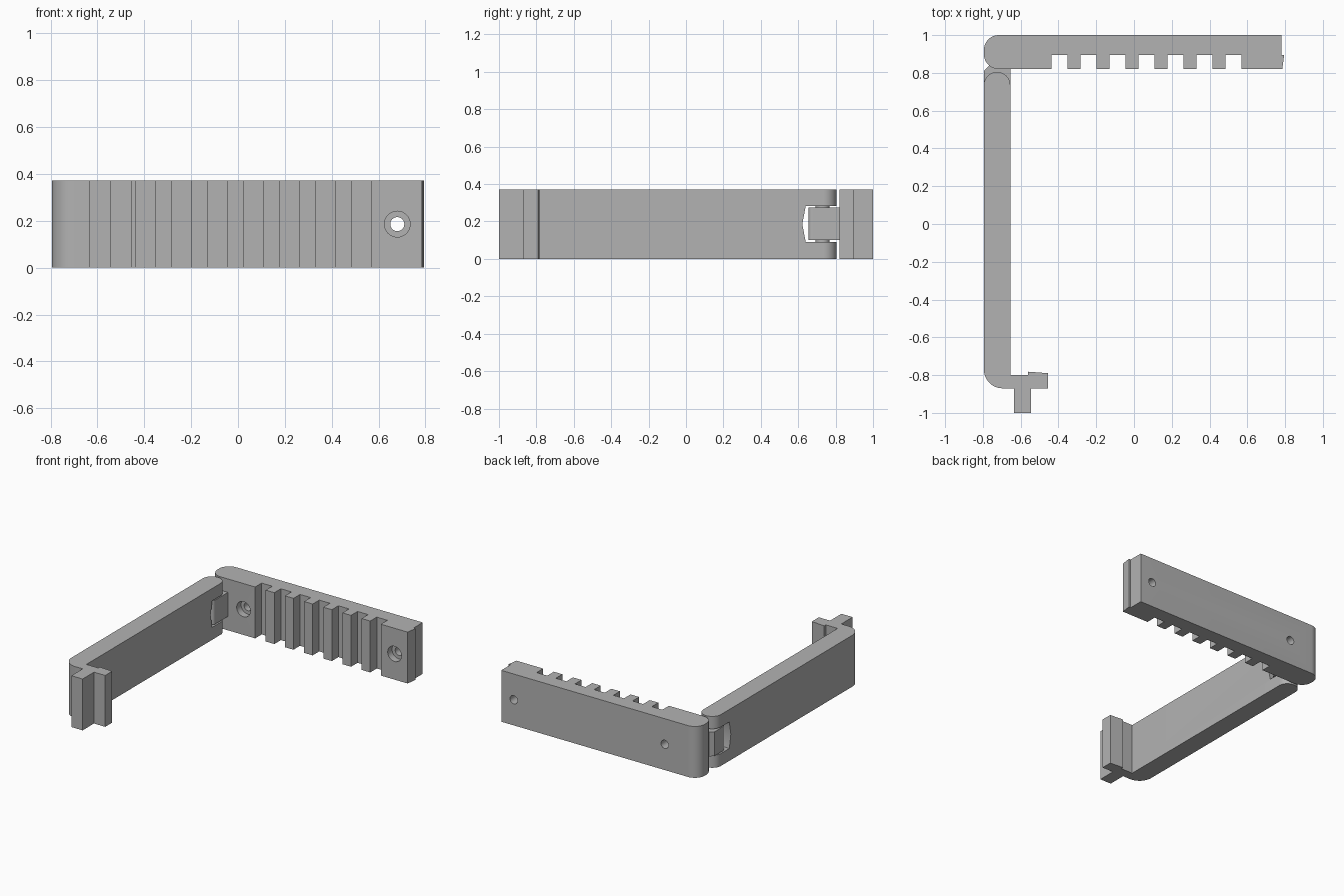
import bpy, bmesh, math
from mathutils import Matrix

cube = bpy.data.objects.get("Cube")
if cube:
    bpy.data.objects.remove(cube, do_unlink=True)

GREY = (0.45, 0.45, 0.45, 1)
mat = bpy.data.materials.new("plain grey")
mat.use_nodes = True
mat.diffuse_color = GREY
mat.node_tree.nodes["Principled BSDF"].inputs["Base Color"].default_value = GREY

HEIGHT = 0.372
MID = HEIGHT / 2
LEFT, INNER = -0.795, -0.655       # side faces of the arm
PIN_X, PIN_Y = (LEFT + INNER) / 2, 0.73


def finish(bm, name):
    bmesh.ops.recalc_face_normals(bm, faces=bm.faces)
    mesh = bpy.data.meshes.new(name)
    bm.to_mesh(mesh)
    bm.free()
    mesh.materials.append(mat)
    obj = bpy.data.objects.new(name, mesh)
    bpy.context.collection.objects.link(obj)
    return obj


def arc(cx, cy, r, start, end, steps=12):
    angles = [math.radians(start + (end - start) * i / steps) for i in range(steps + 1)]
    return [(cx + r * math.cos(a), cy + r * math.sin(a)) for a in angles]


def extrude(name, outline, z0, z1):
    """Upright prism from a plan outline."""
    bm = bmesh.new()
    face = bm.faces.new([bm.verts.new((x, y, z0)) for x, y in outline])
    new = bmesh.ops.extrude_face_region(bm, geom=[face])["geom"]
    verts = [v for v in new if isinstance(v, bmesh.types.BMVert)]
    bmesh.ops.translate(bm, verts=verts, vec=(0, 0, z1 - z0))
    return finish(bm, name)


def cylinder(name, r, length, matrix):
    bm = bmesh.new()
    bmesh.ops.create_cone(bm, cap_ends=True, segments=32, radius1=r, radius2=r,
                          depth=length, matrix=matrix)
    return finish(bm, name)


def cut(obj, cutter):
    cutter.hide_render = True
    mod = obj.modifiers.new("cut", "BOOLEAN")
    mod.operation, mod.solver, mod.object = "DIFFERENCE", "EXACT", cutter
    bpy.context.view_layer.objects.active = obj
    bpy.ops.object.modifier_apply(modifier=mod.name)
    bpy.data.objects.remove(cutter, do_unlink=True)


# Back bar: rounded hinge end, catch at the free end, row of notches
FRONT, STEP, BACK, R = 0.82, 0.895, 1.0, 0.08
bar_outline = arc(LEFT + R, BACK - R, R, 90, 180) + arc(LEFT + R, FRONT + R, R, 180, 270)
for i in range(7):
    x = -0.437 + i * 0.1537
    bar_outline += [(x, FRONT), (x, STEP), (x + 0.085, STEP), (x + 0.085, FRONT)]
bar_outline += [(0.785, FRONT), (0.795, STEP), (0.78, STEP), (0.78, BACK)]
bar = extrude("toothed_bar", bar_outline, 0, HEIGHT)

# Counterbored screw holes
for x in (-0.53, 0.68):
    for r, y, length in ((0.03, 0.91, 0.4), (0.055, FRONT, 0.1)):
        place = Matrix.Translation((x, y, MID)) @ Matrix.Rotation(math.pi / 2, 4, "X")
        cut(bar, cylinder("screw_hole_cutter", r, length, place))

# Swinging arm: round hinge end, curved corner, hooked foot with a rib
half = (INNER - LEFT) / 2
arm_outline = arc(PIN_X, 0.805 - half, half, 0, 180, 24)
arm_outline += arc(LEFT + 0.1, -0.77, 0.1, 180, 270)
arm_outline += [(-0.635, -0.87), (-0.635, -1), (-0.545, -1), (-0.545, -0.87),
                (-0.455, -0.87), (-0.455, -0.79), (-0.56, -0.782), (-0.56, -0.8),
                (INNER, -0.8)]
arm = extrude("clamp_arm", arm_outline, 0, HEIGHT)

# Slot in the arm for the hinge tongue, with a shallow V end
bm = bmesh.new()
slot = [(0.9, 0.09), (0.9, 0.282), (0.64, 0.282), (0.622, MID), (0.64, 0.09)]
face = bm.faces.new([bm.verts.new((-0.9, y, z)) for y, z in slot])
new = bmesh.ops.extrude_face_region(bm, geom=[face])["geom"]
bmesh.ops.translate(bm, verts=[v for v in new if isinstance(v, bmesh.types.BMVert)],
                    vec=(0.4, 0, 0))
cut(arm, finish(bm, "slot_cutter"))

# Hinge tongue and pin
r, small = 0.07, 0.02
tongue_outline = [(INNER, FRONT + 0.02), (LEFT + 0.03, FRONT + 0.02), (LEFT, FRONT - 0.01)]
tongue_outline += arc(LEFT + r, 0.655 + r, r, 180, 270)
tongue_outline += arc(INNER - small, 0.655 + small, small, 270, 360, 6)
tongue = extrude("hinge_tongue", tongue_outline, 0.1, 0.275)
pin = cylinder("hinge_pin", 0.037, 0.21, Matrix.Translation((PIN_X, PIN_Y, MID)))

# Smooth the rounded ends, keep the edges sharp
bpy.ops.object.select_all(action="DESELECT")
for obj in (bar, arm, tongue, pin):
    obj.select_set(True)
bpy.context.view_layer.objects.active = bar
bpy.ops.object.shade_smooth_by_angle(angle=math.radians(30))
